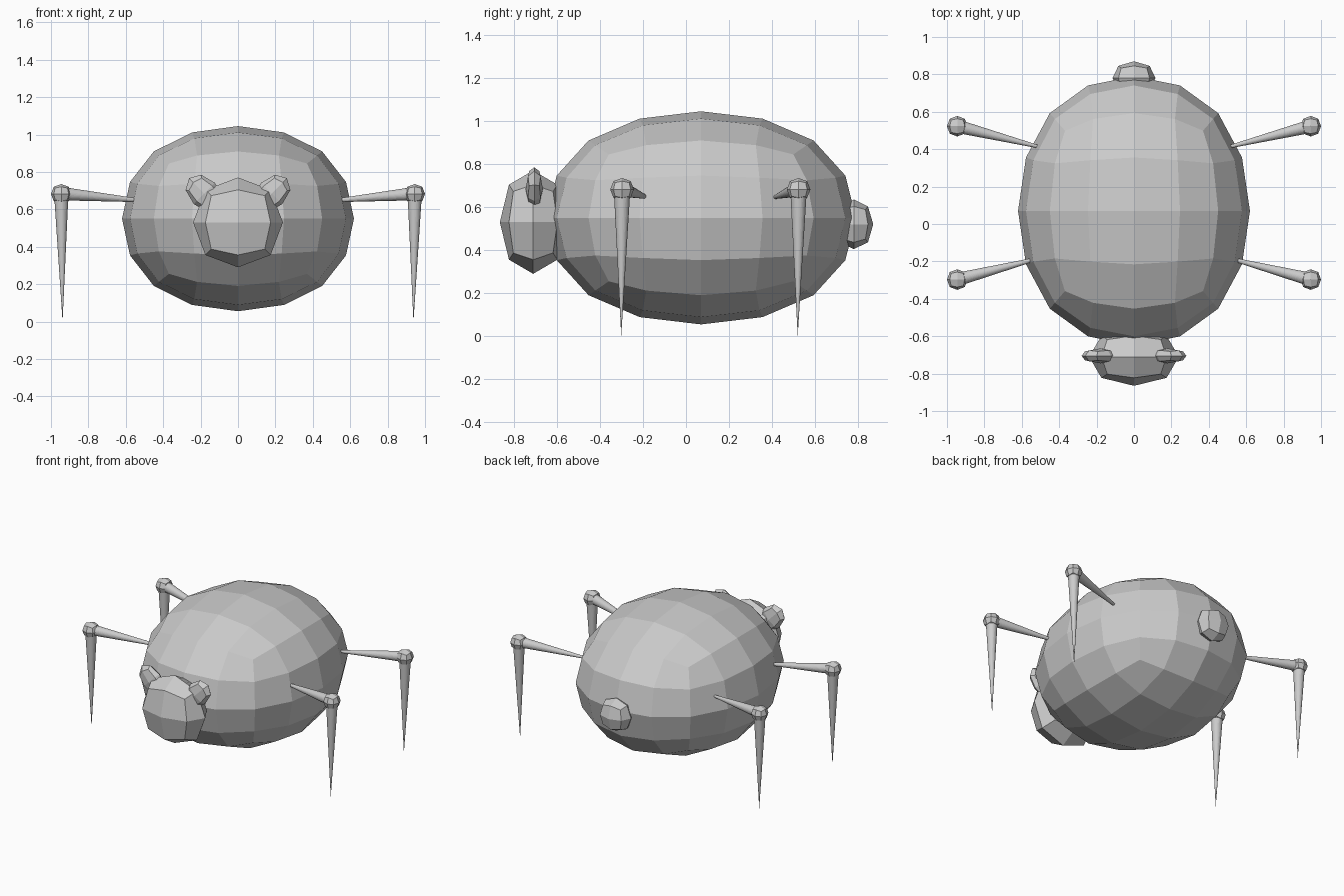
import bpy
import math
from mathutils import Vector

if "Cube" in bpy.data.objects:
    bpy.data.objects.remove(bpy.data.objects["Cube"])


def blob(name, center, half, levels, tilt=0.0):
    """Faceted ellipsoid: a subdivided cube scaled to the given half sizes."""
    bpy.ops.mesh.primitive_cube_add(size=2)
    ob = bpy.context.object
    ob.name = name
    mod = ob.modifiers.new("Round", 'SUBSURF')
    mod.levels = mod.render_levels = levels
    bpy.ops.object.modifier_apply(modifier=mod.name)
    reach = [max(abs(v.co[i]) for v in ob.data.vertices) for i in range(3)]
    for v in ob.data.vertices:
        v.co = Vector([v.co[i] / reach[i] * half[i] for i in range(3)])
    ob.rotation_euler = (0, tilt, 0)
    ob.location = center
    for p in ob.data.polygons:
        p.use_smooth = False
    return ob


def spike(name, base, tip, radius):
    """Pointed leg segment from base to tip."""
    base, tip = Vector(base), Vector(tip)
    axis = tip - base
    bpy.ops.mesh.primitive_cone_add(vertices=32, radius1=radius, radius2=0,
                                    depth=axis.length,
                                    location=(base + tip) / 2,
                                    rotation=axis.to_track_quat('Z', 'Y').to_euler())
    bpy.context.object.name = name


# Body, head and tail
blob("body", (0, 0.07, 0.55), (0.62, 0.72, 0.495), 2)
blob("head", (0, -0.71, 0.53), (0.24, 0.155, 0.24), 1)
blob("tail", (0, 0.78, 0.52), (0.115, 0.09, 0.115), 1)

for side, s in (("left", -1), ("right", 1)):
    # Ears lean outward from the head
    blob(side + "_ear", (s * 0.18, -0.705, 0.685), (0.08, 0.04, 0.115), 1,
         tilt=s * math.radians(45))
    # Legs: knee ball, thin upper spike into the body, lower spike to the ground
    for end, ky, by in (("front", -0.297, -0.15), ("back", 0.523, 0.38)):
        name = f"{end}_{side}"
        blob(name + "_knee", (s * 0.945, ky, 0.682), (0.055, 0.055, 0.053), 1)
        spike(name + "_upper_leg", (s * 0.945, ky, 0.684), (s * 0.38, by, 0.635), 0.036)
        spike(name + "_lower_leg", (s * 0.945, ky, 0.69), (s * 0.938, ky - 0.004, 0.0), 0.039)
